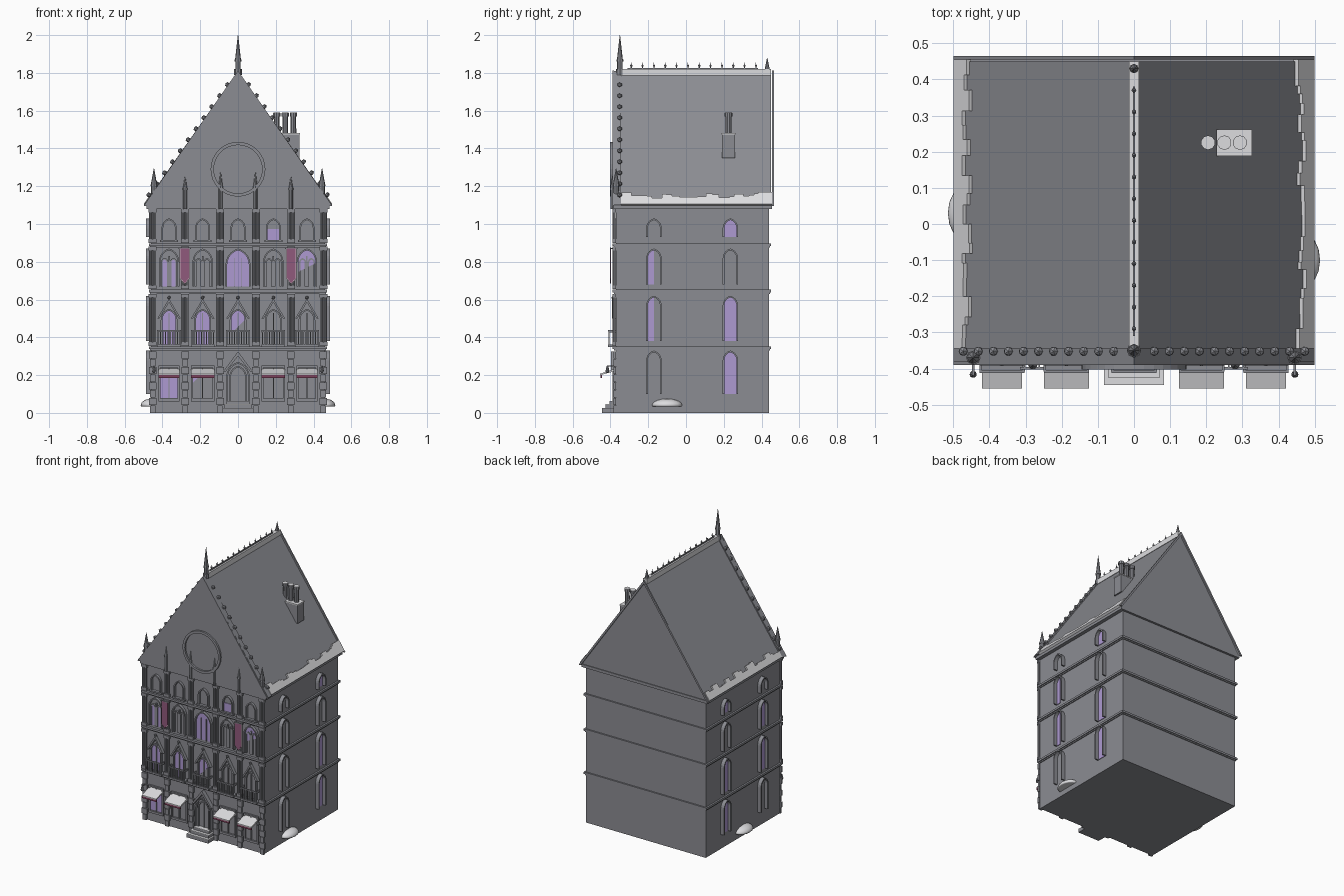
import bpy, bmesh, math, random
from mathutils import Matrix, Vector

random.seed(4)
cube = bpy.data.objects.get("Cube")
if cube:
    bpy.data.objects.remove(cube)

COLOURS = {
    "stone": (.26, .265, .29), "slate": (.26, .265, .29), "snow": (.72, .72, .74),
    "lavender_glass": (.42, .32, .64), "banner_cloth": (.28, .1, .2),
    "banner_trim": (.6, .45, .52), "awning_cloth": (.2, .05, .1)}
materials = {}
for title, rgb in COLOURS.items():
    mat = bpy.data.materials.new(title)
    mat.use_nodes = True
    mat.diffuse_color = (*rgb, 1)
    shader = next(n for n in mat.node_tree.nodes if n.type == "BSDF_PRINCIPLED")
    shader.inputs["Base Color"].default_value = (*rgb, 1)
    shader.inputs["Roughness"].default_value = .8
    materials[title] = mat

parts = {}


def mesh(name, colour):
    return parts.setdefault(name, (bmesh.new(), colour))[0]


# Placement of flat outlines (u, v) with outward depth d
def front(u, v, d): return (u, -.37 - d, v)
def right(u, v, d): return (.46 + d, u, v)
def left(u, v, d): return (-.46 - d, u, v)
def across(u, v, d): return (d, u, v)


def slope(side):
    return lambda u, v, d: (side * (.49 * (1.8 - v) / .7 + d), u, v + d * .7)


def prism(name, colour, outline, d0, d1, place=front):
    bm = mesh(name, colour)
    a, b = ([bm.verts.new(place(u, v, d)) for u, v in outline] for d in (d0, d1))
    bm.faces.new(a)
    bm.faces.new(b)
    for i in range(len(a)):
        j = i - 1
        bm.faces.new((a[j], a[i], b[i], b[j]))


def band(name, colour, outer, inner, d0, d1, place=front, closed=False):
    for i in range(0 if closed else 1, len(outer)):
        quad = [outer[i - 1], outer[i], inner[i], inner[i - 1]]
        prism(name, colour, quad, d0, d1, place)


def rect(u0, u1, v0, v1):
    return [(u0, v0), (u1, v0), (u1, v1), (u0, v1)]


def box(name, colour, x0, x1, y0, y1, z0, z1):
    prism(name, colour, rect(y0, y1, z0, z1), x0, x1, across)


def post(name, colour, x, y, z0, z1, r0, r1=None, sides=8):
    place = Matrix.Translation((x, y, (z0 + z1) / 2))
    bmesh.ops.create_cone(mesh(name, colour), cap_ends=True, segments=sides, radius1=r0,
                          radius2=r0 if r1 is None else r1, depth=z1 - z0, matrix=place)


def knob(name, colour, x, y, z, r):
    bmesh.ops.create_icosphere(mesh(name, colour), subdivisions=1, radius=r,
                               matrix=Matrix.Translation((x, y, z)))


def arch(c, z0, z1, hw):
    k = hw * .35
    r = hw + k
    spring = z1 - math.sqrt(r * r - k * k)
    end = math.acos(k / r)
    curve = [(r * math.cos(end * i / 5) - k, spring + r * math.sin(end * i / 5)) for i in range(6)]
    half = [(hw, z0)] + curve
    return [(c + u, v) for u, v in half] + [(c - u, v) for u, v in half[-2::-1]]


def clip(outline, point, normal):
    out, p, n = [], Vector(point), Vector(normal)
    for i, b in enumerate(outline):
        a, b = Vector(outline[i - 1]), Vector(b)
        da, db = (a - p).dot(n), (b - p).dot(n)
        if da * db < 0:
            out.append(a.lerp(b, da / (da - db)))
        if db >= 0:
            out.append(b)
    return out


def window(name, c, z0, z1, hw, depth, place=front, glass=None):
    trim = .009
    inside = arch(c, z0, z1 - trim, hw - trim)
    band(name, "stone", arch(c, z0, z1, hw), inside, 0, depth, place)
    if glass:
        pane = inside if glass == "all" else clip(inside, (c, (z0 + z1) / 2), glass)
        prism("window_glass", "lavender_glass", pane, -.004, .004, place)


def chevron(name, c, z0, z1, hw, t, depth):
    outer = [(c - hw, z0), (c, z1), (c + hw, z0)]
    inner = [(c - hw + t, z0), (c, z1 - 1.8 * t), (c + hw - t, z0)]
    band(name, "stone", outer, inner, 0, depth)


# Walls, cornices, roof and gables
box("walls", "stone", -.46, .46, -.37, .44, 0, 1.09)
for z in (.345, .645, .89):
    box("cornice", "stone", -.472, .472, -.388, .45, z - .007, z + .007)
    box("cornice", "stone", -.466, .466, -.38, .445, z - .015, z - .007)
box("eaves", "stone", -.485, .485, -.385, .455, 1.08, 1.1)
prism("roof", "slate", [(-.49, 1.1), (.49, 1.1), (0, 1.8)], .02, -.82)
prism("front_gable", "stone", [(-.5, 1.1), (.5, 1.1), (0, 1.81)], .012, -.025)
for d in (.02, -.825):
    band("gable_coping", "stone", [(-.5, 1.095), (0, 1.812), (.5, 1.095)],
         [(-.485, 1.095), (0, 1.79), (.485, 1.095)], d - .01, d)

# Side windows, the same on both sides
SIDE_FLOORS = [(.1, .33, None, "all"), (.38, .62, (-1, 0), "all"),
               (.68, .87, (-1, 0), None), (.93, 1.03, None, "all")]
for place in (right, left):
    for z0, z1, near, far in SIDE_FLOORS:
        for y, glass in ((-.17, near), (.235, far)):
            window("side_window", y, z0, z1, .041, .026, place, glass)

# Snow on eaves and ridge, drifts at the foot of the walls
for side in (-1, 1):
    y = -.345
    while y < .45:
        end = min(y + random.uniform(.02, .06), .455)
        top = random.uniform(1.13, 1.165)
        prism("eaves_snow", "snow", rect(y, end, 1.1, top), -.004, .009, slope(side))
        y = end
    bm = mesh("snow_drift", "snow")
    drift = Matrix.Translation((side * .46, -.1 if side > 0 else .03, .04))
    made = bmesh.ops.create_uvsphere(bm, u_segments=16, v_segments=10, radius=1,
                                     matrix=drift @ Matrix.Diagonal((.055, .08, .035, 1)))
    for v in made["verts"]:
        v.co.z = max(v.co.z, .035)
box("ridge_snow", "snow", -.014, .014, -.35, .45, 1.785, 1.82)

# Ridge crest, finials and crockets
for i in range(12):
    y = -.29 + i * .06
    post("ridge_crest", "stone", 0, y, 1.82, 1.855, .004, .001, 5)
    knob("ridge_crest", "stone", 0, y, 1.838, .007)
box("ridge_rail", "stone", -.003, .003, -.31, .38, 1.82, 1.826)
for i in range(11):
    t = (i + .8) / 12
    for side in (-1, 1):
        knob("gable_crocket", "stone", side * (.5 * (1 - t) + .006), -.352, 1.108 + .7 * t, .014)


def pinnacle(x, y, z0, z1, z2, r):
    post("pinnacle", "stone", x, y, z0, z1, r)
    post("pinnacle", "stone", x, y, z1 - .01, z1, r * 1.3)
    post("pinnacle", "stone", x, y, z1, z2, r * 1.1, .001)


pinnacle(0, -.35, 1.77, 1.87, 2, .014)
post("apex_collar", "stone", 0, -.35, 1.79, 1.82, .02)
pinnacle(0, .43, 1.78, 1.83, 1.88, .01)
for side in (-1, 1):
    pinnacle(side * .445, -.37, 1.09, 1.21, 1.295, .015)
    pinnacle(side * .28, -.39, 1.08, 1.19, 1.255, .01)
    pinnacle(side * .092, -.39, 1.08, 1.2, 1.28, .01)


# Rose window
def circle(c, z, r, n=32):
    return [(c + r * math.cos(math.tau * i / n), z + r * math.sin(math.tau * i / n)) for i in range(n)]


band("rose_window", "stone", circle(0, 1.29, .145), circle(0, 1.29, .128), 0, .032, closed=True)
for i in range(6):
    a = math.tau * i / 6
    u, v = .075 * math.cos(a), 1.29 + .075 * math.sin(a)
    band("rose_tracery", "stone", circle(u, v, .052, 12), circle(u, v, .045, 12), 0, .02, closed=True)

# Front piers and twin columns
for c in (-.452, -.28, -.095, .095, .28, .452):
    for i in range(8):
        w = .02 if i % 2 else .014
        prism("ground_pier", "stone", rect(c - w, c + w, i * .041, i * .041 + .038), 0, .014)
    for z0, z1 in ((.355, .63), (.655, .88), (.9, 1.08)):
        for u in (c - .011, c + .011):
            post("twin_column", "stone", u, -.38, z0, z1, .008)
        for z in (z0, z1 - .02):
            prism("column_block", "stone", rect(c - .021, c + .021, z, z + .02), 0, .018)

# Front bays: arched windows, hoods and balconies
BAYS = (-.365, -.187, 0, .187, .365)
FIRST = ("all", "all", (-1, 1), None, None)
SECOND = (None, None, "all", None, (-1, 2))
for i, c in enumerate(BAYS):
    window("first_floor_window", c, .36, .55, .044, .016, glass=FIRST[i])
    chevron("window_hood", c, .5, .605, .062, .011, .022)
    knob("hood_finial", "stone", c, -.385, .61, .01)
    prism("window_mullion", "stone", rect(c - .003, c + .003, .36, .53), 0, .01)
    prism("balcony_floor", "stone", rect(c - .062, c + .062, .35, .362), 0, .042)
    prism("balcony_rail", "stone", rect(c - .062, c + .062, .43, .438), .034, .042)
    for k in range(10):
        u = c - .058 + k * .0129
        prism("baluster", "stone", rect(u - .003, u + .003, .362, .43), .035, .041)
    for u in (c - .06, c + .06):
        prism("balcony_end", "stone", rect(u - .003, u + .003, .425, .438), 0, .038)
    wide = .066 if i == 2 else .054
    window("second_floor_window", c, .67, .87, wide, .018, glass=SECOND[i])
    if i != 2:
        prism("window_mullion", "stone", rect(c - .004, c + .004, .67, .83), 0, .01)
        for u in (c - .023, c + .023):
            window("lancet", u, .67, .82, .02, .01, glass="all" if i == 0 else None)
    else:
        for u in (c - .02, c + .02):
            prism("window_mullion", "stone", rect(u - .002, u + .002, .67, .82), 0, .01)
    window("third_floor_window", c, .915, 1.03, .04, .016, glass=(0, -1) if i == 3 else None)
    prism("window_sill", "stone", rect(c - .048, c + .048, .905, .915), 0, .018)
    if i == 2:
        continue
    # Shop fronts under sloping awnings
    w = .055 if abs(c) > .3 else .062
    band("shop_frame", "stone", rect(c - w, c + w, .06, .25),
         rect(c - w + .01, c + w - .01, .075, .24), 0, .012, closed=True)
    prism("shop_frame", "stone", rect(c - .003, c + .003, .075, .24), 0, .009)
    if i < 2:
        pane = rect(c - w + .01, c + w - .01, .08, .2)
        if i:
            pane = clip(pane, (c - .02, .19), (-1, 1))
        prism("window_glass", "lavender_glass", pane, -.004, .004)
    awning = [(-.37, .222), (-.37, .236), (-.455, .207), (-.455, .2)]
    prism("awning_snow", "snow", awning, c - w, c + w, across)
    prism("awning_valance", "awning_cloth", rect(-.453, -.446, .186, .202), c - w, c + w, across)

# Door with steps and gabled hood
window("door_surround", 0, .06, .27, .062, .02)
window("door_moulding", 0, .06, .25, .046, .012)
prism("door_leaf", "stone", rect(-.002, .002, .06, .23), 0, .006)
chevron("door_hood", 0, .22, .325, .078, .014, .028)
for w, y, z in ((.083, -.445, .022), (.072, -.425, .042), (.06, -.405, .06)):
    box("door_step", "stone", -w, w, y, -.37, 0, z)
    box("step_snow", "snow", -w, w, y, -.37, z, z + .004)

# Hanging banners and corner lamps
for side in (-1, 1):
    c = side * .282
    for name, colour, w, d in (("banner_border", "banner_trim", .027, .03), ("banner", "banner_cloth", .023, .032)):
        tag = [(c - w, .87), (c - w, .738 - w), (c, .71 - w), (c + w, .738 - w), (c + w, .87)]
        prism(name, colour, tag, .026, d)
    prism("banner_rod", "stone", rect(c - .033, c + .033, .868, .875), .026, .032)
    for u in (c - .02, c + .02):
        prism("banner_bracket", "stone", rect(u - .002, u + .002, .868, .874), 0, .028)
    prism("lamp_arm", "stone", rect(side * .445 - .003, side * .445 + .003, .245, .251), 0, .048)
    knob("corner_lamp", "stone", side * .445, -.416, .222, .011)
    post("corner_lamp", "stone", side * .445, -.416, .23, .25, .009, .003)

# Chimney with three pots
box("chimney_stack", "stone", .23, .325, .19, .26, 1.35, 1.478)
box("chimney_snow", "snow", .228, .327, .188, .262, 1.475, 1.482)
for x in (.205, .25, .293):
    post("chimney_pot", "stone", x, .225, 1.45, 1.585, .017, .015, 10)
    post("chimney_pot", "stone", x, .225, 1.57, 1.588, .02, sides=10)
    post("pot_snow", "snow", x, .225, 1.587, 1.591, .019, sides=10)

for name, (bm, colour) in parts.items():
    bmesh.ops.recalc_face_normals(bm, faces=bm.faces)
    data = bpy.data.meshes.new(name)
    if name == "snow_drift":
        for face in bm.faces:
            face.smooth = True
    bm.to_mesh(data)
    bm.free()
    data.materials.append(materials[colour])
    bpy.context.scene.collection.objects.link(bpy.data.objects.new(name, data))
